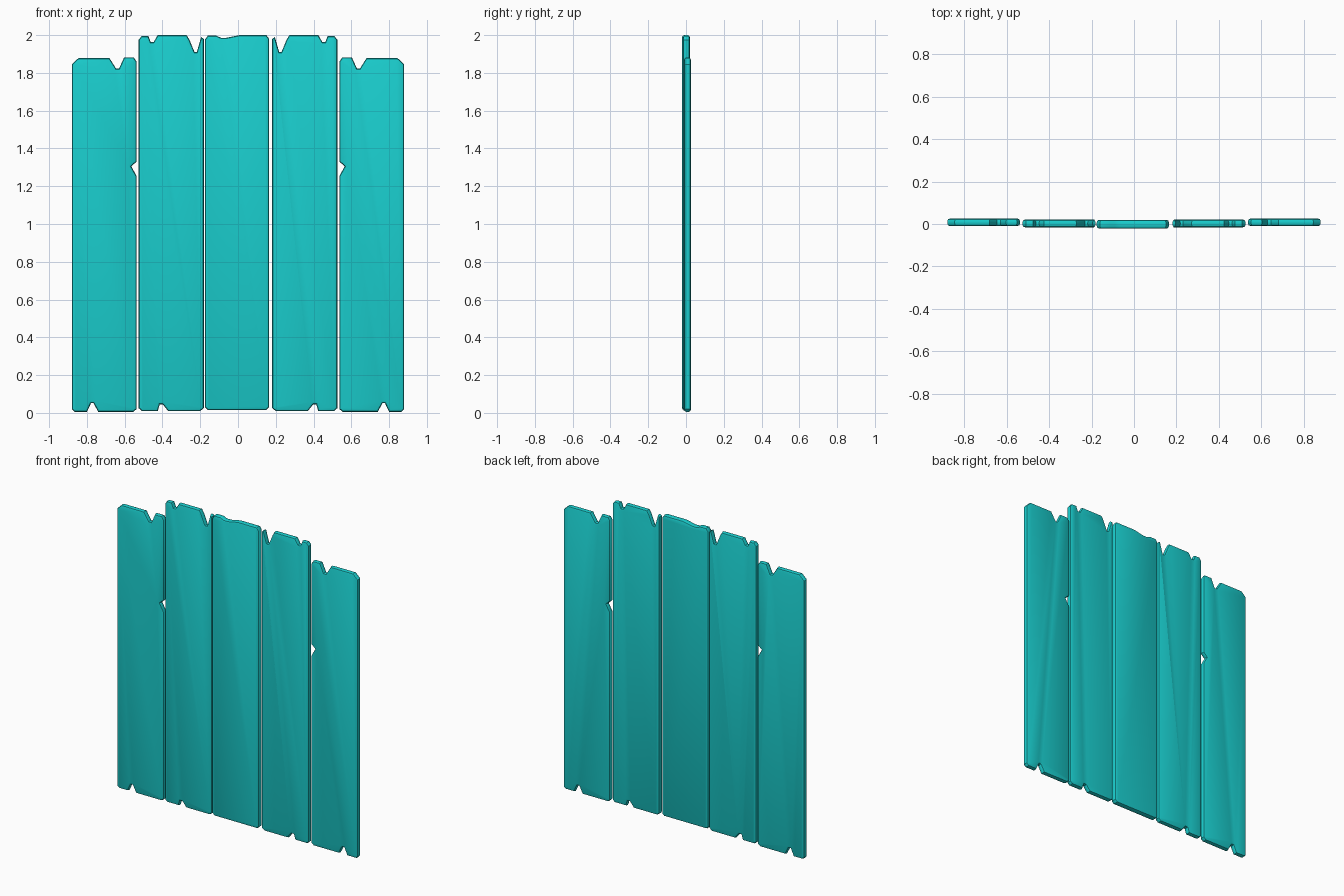
import bpy, bmesh

if "Cube" in bpy.data.objects:
    bpy.data.objects.remove(bpy.data.objects["Cube"])

mat = bpy.data.materials.new("teal_paint")
mat.diffuse_color = (0.01, 0.62, 0.62, 1)
mat.use_nodes = True
mat.node_tree.nodes["Principled BSDF"].inputs["Base Color"].default_value = mat.diffuse_color


def plank(name, outline, y0, y1, flip=False, bevel=0.013):
    """Extrude an x-z outline between y0 and y1 and round its front and back rims."""
    pts = [(-x, z) for x, z in reversed(outline)] if flip else outline
    bm = bmesh.new()
    face = bm.faces.new([bm.verts.new((x, y0, z)) for x, z in pts])
    ext = bmesh.ops.extrude_face_region(bm, geom=[face], use_keep_orig=True)
    moved = [v for v in ext["geom"] if isinstance(v, bmesh.types.BMVert)]
    bmesh.ops.translate(bm, verts=moved, vec=(0, y1 - y0, 0))
    bmesh.ops.recalc_face_normals(bm, faces=bm.faces)
    rims = [e for e in bm.edges if abs(e.verts[0].co.y - e.verts[1].co.y) < 1e-5]
    bmesh.ops.bevel(bm, geom=rims, offset=bevel, segments=2, profile=0.5,
                    affect='EDGES', clamp_overlap=False)
    bmesh.ops.recalc_face_normals(bm, faces=bm.faces)
    me = bpy.data.meshes.new(name)
    bm.to_mesh(me)
    bm.free()
    me.materials.append(mat)
    ob = bpy.data.objects.new(name, me)
    bpy.context.collection.objects.link(ob)
    bpy.context.view_layer.objects.active = ob
    ob.select_set(True)
    bpy.ops.object.shade_smooth_by_angle(angle=0.6)
    ob.select_set(False)


# Outer planks: chipped top, bottom and inner edge
outer = [(-0.88, 0.02), (-0.865, 0.005), (-0.80, 0.005), (-0.778, 0.052),
         (-0.765, 0.052), (-0.74, 0.005), (-0.555, 0.005), (-0.537, 0.02),
         (-0.537, 1.255), (-0.565, 1.305), (-0.537, 1.33), (-0.537, 1.86),
         (-0.552, 1.882), (-0.603, 1.882), (-0.63, 1.822), (-0.645, 1.822),
         (-0.68, 1.878), (-0.845, 1.878), (-0.88, 1.845)]
# Inner planks: deep notch beside the middle plank
inner = [(-0.526, 0.025), (-0.51, 0.01), (-0.425, 0.01), (-0.414, 0.045),
         (-0.398, 0.045), (-0.37, 0.01), (-0.2, 0.01), (-0.181, 0.025),
         (-0.181, 1.98), (-0.195, 1.99), (-0.218, 1.91), (-0.23, 1.91),
         (-0.257, 1.975), (-0.272, 2.0), (-0.425, 2.0), (-0.447, 1.963),
         (-0.462, 1.963), (-0.475, 1.995), (-0.51, 1.995), (-0.526, 1.975)]
# Middle plank: shallow dent on top
middle = [(-0.176, 0.03), (-0.16, 0.015), (0.15, 0.015), (0.165, 0.03),
          (0.165, 1.98), (0.15, 2.0), (0.01, 2.0), (-0.06, 1.986),
          (-0.09, 1.986), (-0.115, 1.997), (-0.16, 1.997), (-0.176, 1.975)]

for side, flip in (("left", False), ("right", True)):
    plank(f"outer_plank_{side}", outer, -0.01, 0.026, flip)
    plank(f"inner_plank_{side}", inner, -0.016, 0.021, flip)
plank("middle_plank", middle, -0.022, 0.02)
